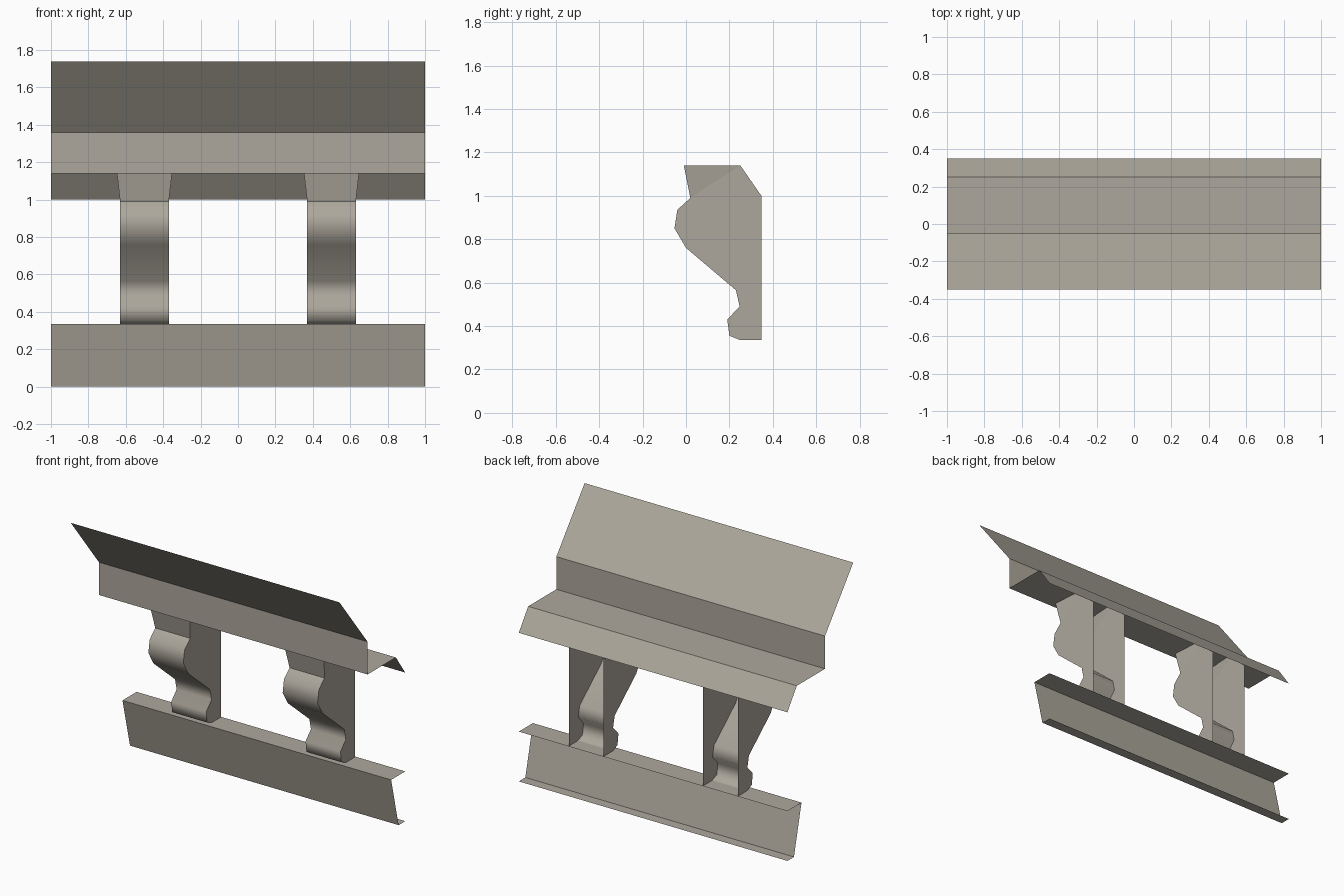
import bpy
import bmesh

if "Cube" in bpy.data.objects:
    bpy.data.objects.remove(bpy.data.objects["Cube"])

stone = bpy.data.materials.new("warm grey stone")
stone.diffuse_color = (0.42, 0.39, 0.335, 1)
stone.use_nodes = True
stone.node_tree.nodes["Principled BSDF"].inputs["Base Color"].default_value = stone.diffuse_color


def finish(bm, name):
    me = bpy.data.meshes.new(name)
    bm.to_mesh(me)
    bm.free()
    me.materials.append(stone)
    ob = bpy.data.objects.new(name, me)
    bpy.context.collection.objects.link(ob)
    return ob


def sheet(name, profile):
    """Thin moulding: a (y, z) profile swept along the full width."""
    bm = bmesh.new()
    rows = [[bm.verts.new((x, y, z)) for x in (-1, 1)] for y, z in profile]
    for a, b in zip(rows, rows[1:]):
        bm.faces.new((a[0], b[0], b[1], a[1]))
    return finish(bm, name)


def bracket(name, cx):
    """Scrolled corbel, open at the back, flared at its top front edge."""
    front = [(-0.01, 1.14), (0.02, 0.99), (-0.04, 0.935), (-0.053, 0.85),
             (0.0, 0.76), (0.23, 0.565), (0.247, 0.49), (0.19, 0.43),
             (0.20, 0.355), (0.25, 0.335)]
    back = [(0.347, 0.335), (0.347, 1.0), (0.25, 1.14)]
    bm = bmesh.new()
    loops = []
    for s in (-1, 1):
        loops.append([bm.verts.new((cx + s * (0.147 if i == 0 else 0.13), y, z))
                      for i, (y, z) in enumerate(front + back)])
    left, right = loops
    n = len(front)
    # scrolled front
    for i in range(n - 1):
        f = bm.faces.new((left[i], left[i + 1], right[i + 1], right[i]))
        f.smooth = i > 0
    # side cheeks, with the flare as a triangle above
    bm.faces.new((left[0], left[-1], left[1]))
    bm.faces.new(left[:0:-1])
    bm.faces.new((right[0], right[1], right[-1]))
    bm.faces.new(right[1:])
    # keep every edge crisp except those across the scroll
    for e in bm.edges:
        e.smooth = all(f.smooth for f in e.link_faces)
    return finish(bm, name)


# top cornice: back lip, shelf, upright band, forward-leaning panel
sheet("cornice", [(0.35, 1.0), (0.25, 1.14), (-0.05, 1.14),
                  (-0.05, 1.36), (-0.35, 1.74)])
# lower moulding: top ledge, slightly battered face, bottom ledge
sheet("lower_moulding", [(0.35, 0), (0.28, 0), (0.20, 0.335), (0.35, 0.335)])

# pair of brackets
for side, x in (("left", -0.5), ("right", 0.5)):
    bracket(side + "_bracket", x)

# outward-facing normals for the sheets
for name in ("cornice", "lower_moulding"):
    me = bpy.data.objects[name].data
    if me.polygons[1].normal.y > 0 or name == "cornice" and me.polygons[2].normal.y > 0:
        me.flip_normals()
